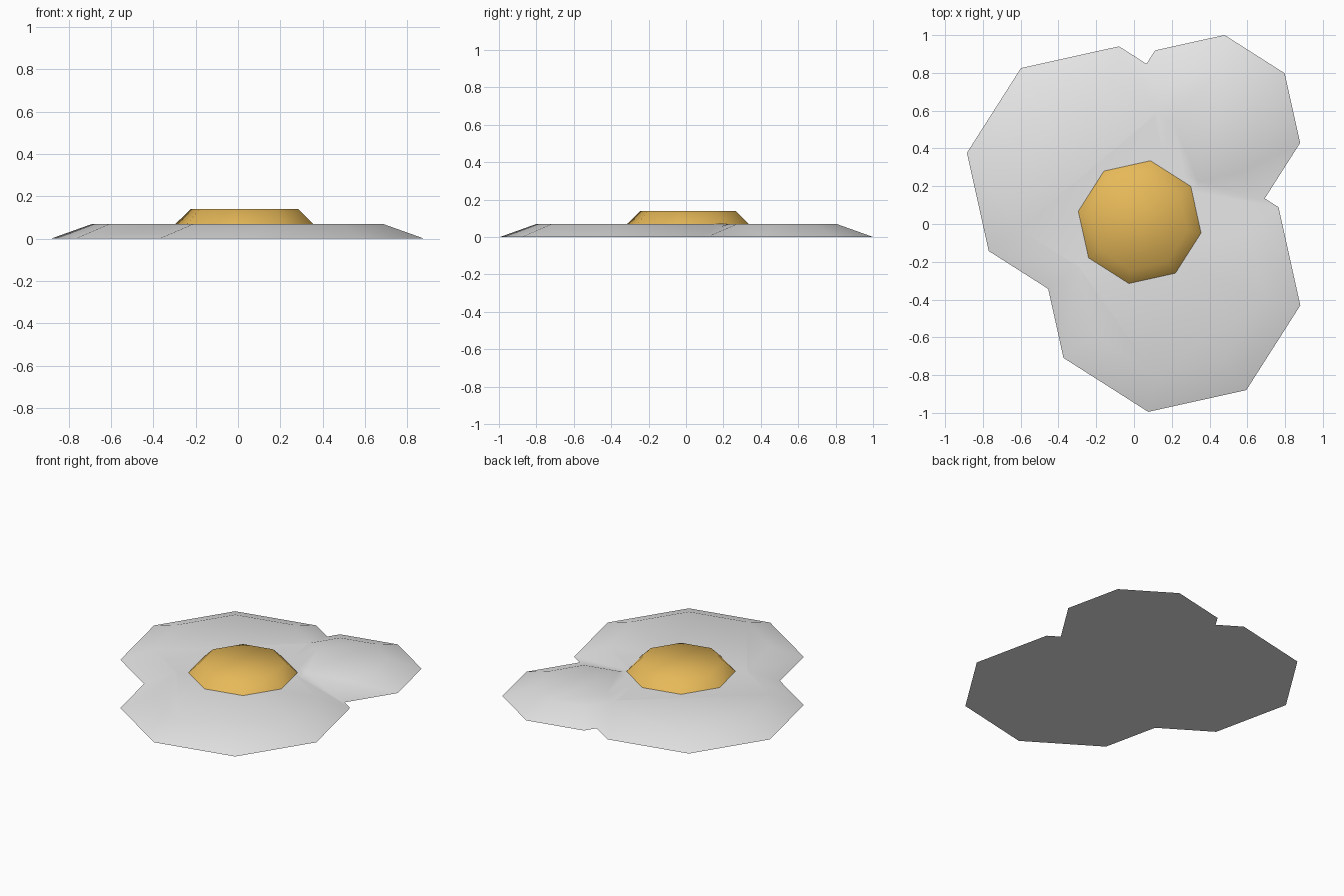
import bpy, math

if "Cube" in bpy.data.objects:
    bpy.data.objects.remove(bpy.data.objects["Cube"])


def material(name, rgb):
    m = bpy.data.materials.new(name)
    m.diffuse_color = (*rgb, 1.0)
    m.use_nodes = True
    m.node_tree.nodes["Principled BSDF"].inputs["Base Color"].default_value = m.diffuse_color
    return m


WHITE = material("egg_white_colour", (0.9, 0.9, 0.9))
YELLOW = material("yolk_yellow", (0.92, 0.56, 0.115))


def octagon_slab(name, x, y, r_bottom, r_top, z0, z1, mat):
    """Eight-sided bevelled slab with its corners turned 10 degrees clockwise."""
    verts = []
    for r, z in ((r_bottom, z0), (r_top, z1)):
        for i in range(8):
            a = math.radians(-10 + 45 * i)
            verts.append((x + r * math.cos(a), y + r * math.sin(a), z))
    faces = [tuple(reversed(range(8))), tuple(range(8, 16))]
    faces += [(i, (i + 1) % 8, (i + 1) % 8 + 8, i + 8) for i in range(8)]
    mesh = bpy.data.meshes.new(name)
    mesh.from_pydata(verts, [], faces)
    mesh.materials.append(mat)
    obj = bpy.data.objects.new(name, mesh)
    bpy.context.collection.objects.link(obj)
    return obj


def activate(obj):
    bpy.ops.object.select_all(action='DESELECT')
    obj.select_set(True)
    bpy.context.view_layer.objects.active = obj


# Egg white: three overlapping lobes merged into one puddle
egg_white = octagon_slab("egg_white", -0.2, 0.256, 0.695, 0.496, 0, 0.07, WHITE)
for x, y, r in ((0.196, -0.31, 0.695), (0.394, 0.515, 0.493)):
    lobe = octagon_slab("lobe", x, y, r, r - 0.199, 0, 0.07, WHITE)
    activate(egg_white)
    mod = egg_white.modifiers.new("merge_lobe", 'BOOLEAN')
    mod.operation = 'UNION'
    mod.solver = 'EXACT'
    mod.object = lobe
    bpy.ops.object.modifier_apply(modifier=mod.name)
    bpy.data.objects.remove(lobe, do_unlink=True)

# Yolk: small bevelled slab on top
yolk = octagon_slab("yolk", 0.03, 0.01, 0.33, 0.258, 0.07, 0.14, YELLOW)

# Soft shading on top, sharp lower rims
for obj in (egg_white, yolk):
    activate(obj)
    bpy.ops.object.shade_smooth_by_angle(angle=math.radians(60))
